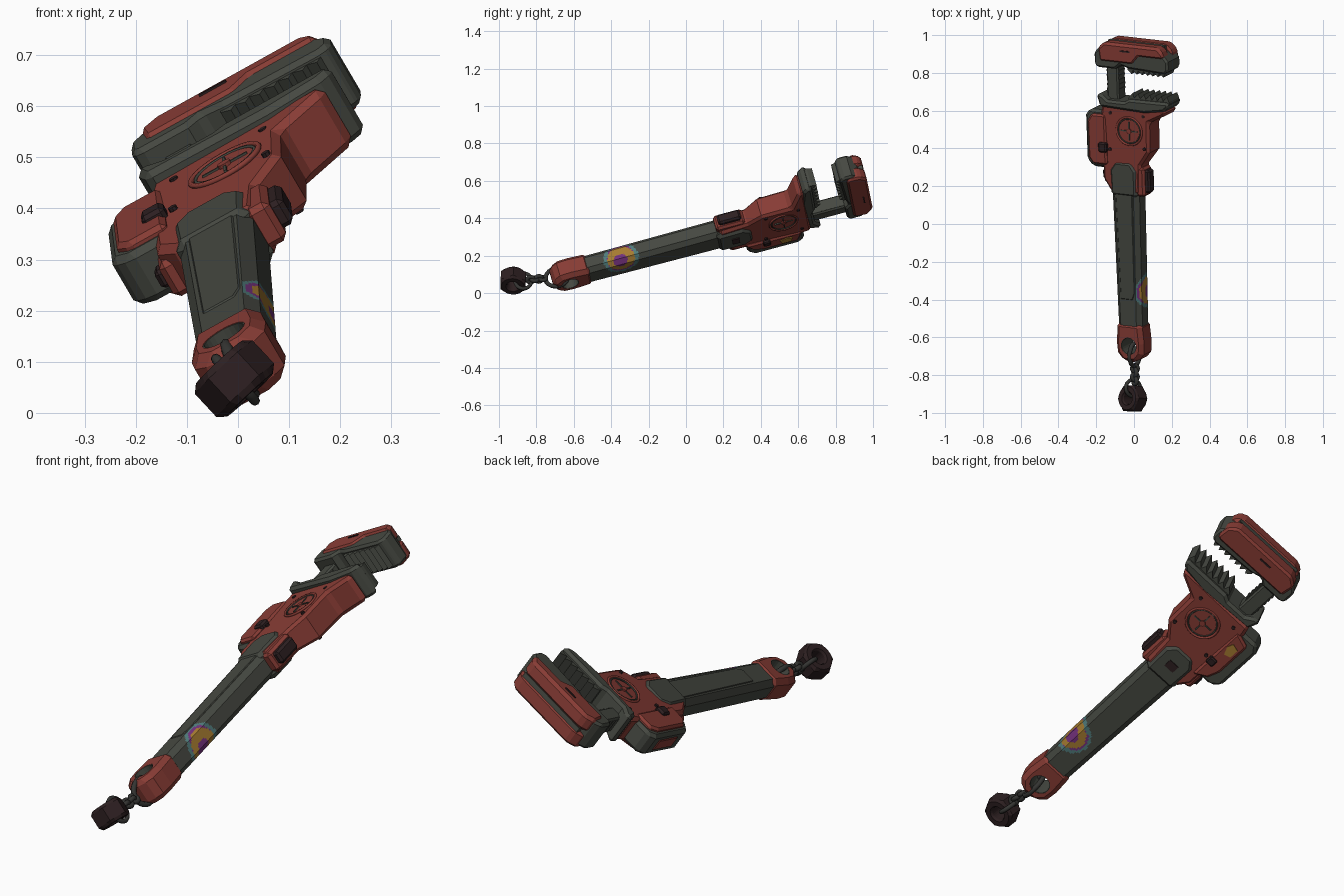
import bpy, bmesh, math
from mathutils import Matrix, Vector

if "Cube" in bpy.data.objects:
    bpy.data.objects.remove(bpy.data.objects["Cube"])

# Tool is designed lying flat (u = width, v = length, w = thickness), then tilted as a whole
R = math.radians
M = (Matrix.Translation((-0.02, 0, 0.27)) @ Matrix.Rotation(R(2), 4, 'Z')
     @ Matrix.Rotation(R(15), 4, 'X') @ Matrix.Rotation(R(-30), 4, 'Y'))


def material(name, rgb):
    m = bpy.data.materials.new(name)
    m.diffuse_color = (*rgb, 1)
    m.use_nodes = True
    m.node_tree.nodes["Principled BSDF"].inputs["Base Color"].default_value = m.diffuse_color
    return m


RED = material("worn_red", (0.245, 0.045, 0.035))
GREY = material("dark_grey", (0.060, 0.065, 0.053))
BROWN = material("dark_brown", (0.026, 0.014, 0.015))
STEEL = material("chain_steel", (0.035, 0.035, 0.032))
GOLD = material("gold_paint", (0.38, 0.20, 0.03))
PURPLE = material("purple_paint", (0.17, 0.03, 0.20))
TEAL = material("teal_paint", (0.08, 0.20, 0.20))


def finish(name, bm, mats, bevel=0.0, matrix=M, smooth=False):
    bmesh.ops.recalc_face_normals(bm, faces=bm.faces)
    me = bpy.data.meshes.new(name)
    bm.to_mesh(me)
    bm.free()
    ob = bpy.data.objects.new(name, me)
    bpy.context.collection.objects.link(ob)
    for m in mats:
        me.materials.append(m)
    ob.matrix_world = matrix
    if bevel:
        b = ob.modifiers.new("bevel", 'BEVEL')
        b.width, b.segments, b.limit_method, b.angle_limit = bevel, 1, 'ANGLE', R(40)
    if smooth:
        for p in me.polygons:
            p.use_smooth = True
    return ob


# outline in (u, v) extruded through w
def prism(name, pts, w0, w1, mat, bevel=0.0):
    bm = bmesh.new()
    f = bm.faces.new([bm.verts.new((u, v, w0)) for u, v in pts])
    ext = bmesh.ops.extrude_face_region(bm, geom=[f])["geom"]
    bmesh.ops.translate(bm, vec=(0, 0, w1 - w0), verts=[g for g in ext if isinstance(g, bmesh.types.BMVert)])
    return finish(name, bm, [mat], bevel)


def box(name, u, v, w, mat, bevel=0.0):
    return prism(name, [(u[0], v[0]), (u[1], v[0]), (u[1], v[1]), (u[0], v[1])], w[0], w[1], mat, bevel)


def cylinder(name, c, r, depth, mat, n=24, caps=True):
    bm = bmesh.new()
    bmesh.ops.create_cone(bm, cap_ends=caps, segments=n, radius1=r, radius2=r, depth=depth,
                          matrix=Matrix.Translation(c))
    return finish(name, bm, [mat])


# closed ring: local x/y radii, tube radius, placed by a matrix
def ring(name, rx, ry, tube, mat, matrix, n=24, k=8):
    bm = bmesh.new()
    rows = []
    for i in range(n):
        a = 2 * math.pi * i / n
        d = Vector((math.cos(a), math.sin(a), 0))
        p = Vector((rx * d.x, ry * d.y, 0))
        rows.append([bm.verts.new(p + tube * (math.cos(t) * d + math.sin(t) * Vector((0, 0, 1))))
                     for t in (2 * math.pi * j / k for j in range(k))])
    for i in range(n):
        for j in range(k):
            a, b = rows[i], rows[(i + 1) % n]
            bm.faces.new((a[j], b[j], b[(j + 1) % k], a[(j + 1) % k]))
    return finish(name, bm, [mat], 0, matrix, True)


# Handle: chamfered loft, fine enough to carry the painted target spot
def handle():
    bm = bmesh.new()
    rows = []
    for i in range(111):
        v = -0.56 + 0.86 * i / 110
        a, b, c = 0.071 + 0.012 * i / 110, 0.055, 0.024
        cs = [(a, -b + c), (a, b - c), (a - c, b), (c - a, b), (-a, b - c), (-a, c - b), (c - a, -b), (a - c, -b)]
        row = []
        for (x0, z0), (x1, z1), n in zip(cs, cs[1:] + cs[:1], (8, 5, 2, 5, 2, 5, 12, 5)):
            row += [bm.verts.new((x0 + (x1 - x0) * k / n, v, z0 + (z1 - z0) * k / n)) for k in range(n)]
        rows.append(row)
    n = len(rows[0])
    for a, b in zip(rows, rows[1:]):
        for j in range(n):
            bm.faces.new((a[j], a[(j + 1) % n], b[(j + 1) % n], b[j]))
    bm.faces.new(rows[0])
    bm.faces.new(rows[-1])
    spot, core = Vector((0.07, -0.36, -0.03)), Vector((0.066, -0.365, -0.04))
    for f in bm.faces:
        c = f.calc_center_median()
        d = (c - spot).length
        if len(f.verts) == 4 and d < 0.095:
            in_core = (c - core).length < 0.037
            # outer rim: teal towards both ends, purple elsewhere
            rim = 3 if d > 0.083 or (d > 0.075 and abs(c.y - spot.y) > 0.06) else 2
            f.material_index = 2 if in_core else 1 if d < 0.073 else rim
    finish("handle", bm, [GREY, GOLD, PURPLE, TEAL])


handle()
prism("handle_grip_panel", [(-0.04, -0.40), (0.03, -0.40), (0.045, -0.36), (0.05, 0.19), (-0.05, 0.19)],
      0.05, 0.058, GREY, 0.003)
prism("handle_collar", [(-0.082, 0.16), (0.082, 0.16), (0.086, 0.31), (0.05, 0.36), (-0.05, 0.36), (-0.086, 0.31)],
      -0.068, 0.064, GREY, 0.02)
box("handle_back_slot", (-0.025, 0.025), (0.24, 0.28), (-0.073, -0.064), BROWN)

# Red end cap with a lined lanyard hole
cap = prism("end_cap", [(-0.073, -0.53), (-0.083, -0.64), (-0.078, -0.70), (-0.04, -0.745), (0.04, -0.745),
                        (0.078, -0.70), (0.083, -0.64), (0.073, -0.53)], -0.062, 0.062, RED, 0.022)
cut = cylinder("cap_hole_cutter", (0, -0.655, 0), 0.047, 0.4, RED)
cut.hide_render = True
cut.hide_set(True)
bo = cap.modifiers.new("hole", 'BOOLEAN')
bo.object, bo.operation, bo.solver = cut, 'DIFFERENCE', 'EXACT'
lining = cylinder("cap_hole_lining", (0, -0.655, 0), 0.047, 0.122, GREY, 24, False)
so = lining.modifiers.new("wall", 'SOLIDIFY')
so.thickness, so.offset = 0.006, 0

# Head body, thinner at the neck, and its details
head = prism("head_body", [(-0.08, 0.18), (0.095, 0.18), (0.105, 0.34), (0.165, 0.42), (0.17, 0.585), (0.28, 0.64),
                           (0.28, 0.67), (-0.11, 0.67), (-0.125, 0.60), (-0.125, 0.25)], -0.066, 0.066, RED, 0.02)
for p in head.data.vertices:
    if p.co.y < 0.35:
        p.co.z *= 0.84
    elif p.co.y > 0.62 and p.co.x > 0:
        p.co.z += 0.012
for s, side in ((1, "front"), (-1, "back")):
    c = Matrix.Translation((0.05, 0.53, s * 0.064))
    ring("dial_rim_" + side, 0.076, 0.076, 0.006, RED, M @ c, 32, 6)
    ring("dial_inner_line_" + side, 0.066, 0.066, 0.0035, GREY, M @ c, 32, 6)
    cylinder("dial_hub_" + side, (0.05, 0.53, s * 0.064), 0.014, 0.012, RED, 12)
    w = sorted((s * 0.058, s * 0.067))
    box("dial_bar_across_" + side, (0.0, 0.10), (0.527, 0.533), w, GREY)
    box("dial_bar_along_" + side, (0.047, 0.053), (0.48, 0.58), w, GREY)
    for i, (u, v) in enumerate(((-0.06, 0.62), (0.14, 0.62), (0.14, 0.44), (-0.07, 0.42))):
        cylinder("head_bolt_%s_%d" % (side, i), (u, v, s * 0.066), 0.009, 0.008, BROWN, 8)

# Trigger on the right edge
box("trigger_guard", (0.07, 0.122), (0.17, 0.33), (-0.04, 0.05), RED, 0.012)
box("trigger", (0.10, 0.147), (0.19, 0.315), (-0.022, 0.036), BROWN, 0.01)

# Side pack on the left edge
prism("side_pack_shell", [(-0.10, 0.31), (-0.185, 0.31), (-0.222, 0.345), (-0.222, 0.59), (-0.195, 0.625), (-0.10, 0.625)],
      -0.056, 0.055, GREY, 0.014)
prism("side_pack_cover", [(-0.09, 0.33), (-0.175, 0.33), (-0.20, 0.365), (-0.20, 0.565), (-0.175, 0.605), (-0.09, 0.605)],
      0.03, 0.072, RED, 0.01)
prism("side_pack_underside", [(-0.09, 0.30), (-0.15, 0.34), (-0.17, 0.40), (-0.17, 0.59), (-0.09, 0.62)],
      -0.071, -0.03, RED, 0.01)
box("side_pack_rim", (-0.226, -0.21), (0.40, 0.55), (-0.03, 0.03), RED, 0.006)
box("side_pack_latch", (-0.135, -0.085), (0.40, 0.455), (0.05, 0.084), BROWN, 0.008)
box("side_pack_back_latch", (-0.125, -0.085), (0.40, 0.44), (-0.083, -0.06), BROWN, 0.006)
prism("side_pack_paint_patch", [(-0.15, 0.50), (-0.12, 0.49), (-0.105, 0.53), (-0.115, 0.56), (-0.15, 0.55)],
      -0.075, -0.068, GOLD)
box("side_foot", (-0.135, -0.09), (0.22, 0.32), (-0.05, 0.03), RED, 0.012)
box("side_knob", (-0.15, -0.11), (0.24, 0.29), (-0.025, 0.015), BROWN, 0.008)


# Saw-tooth strip for the jaws
def teeth(name, u0, u1, base, root, tip, w0, w1, n=7):
    step = (u1 - u0) / n
    pts = [(u0, base)]
    for i in range(n):
        pts += [(u0 + i * step, root), (u0 + (i + 0.7) * step, tip)]
    prism(name, pts + [(u1, root), (u1, base)], w0, w1, GREY)


# Fixed lower jaw
prism("lower_jaw_plate", [(-0.11, 0.655), (0.16, 0.645), (0.28, 0.665), (0.308, 0.69), (0.305, 0.715), (0.07, 0.712),
                          (0.04, 0.695), (-0.06, 0.695), (-0.10, 0.725), (-0.13, 0.72)], -0.056, 0.094, GREY, 0.014)
teeth("lower_jaw_teeth", 0.06, 0.305, 0.70, 0.718, 0.745, -0.035, 0.075)

# Sliding post and hook jaw
box("jaw_post", (-0.085, -0.015), (0.62, 0.92), (-0.03, 0.05), GREY, 0.008)
for i in range(5):
    box("post_notch_%d" % i, (-0.088, -0.012), (0.74 + i * 0.025, 0.75 + i * 0.025), (-0.022, 0.042), GREY)
prism("upper_jaw_core", [(-0.12, 0.87), (-0.01, 0.87), (0.02, 0.895), (0.07, 0.88), (0.29, 0.87), (0.312, 0.89),
                         (0.312, 0.94), (0.275, 0.985), (-0.10, 0.985), (-0.135, 0.95), (-0.135, 0.885)],
      -0.05, 0.09, GREY, 0.016)
teeth("upper_jaw_teeth", 0.06, 0.285, 0.89, 0.872, 0.85, -0.035, 0.075)
# red cover: full depth at the back, stepped around the hook at the front
prism("upper_jaw_cover_front", [(-0.10, 0.905), (0.10, 0.905), (0.14, 0.95), (0.29, 0.95), (0.29, 0.98), (0.26, 1.014),
                                (-0.07, 1.014), (-0.11, 0.98)], 0.025, 0.098, RED, 0.014)
prism("upper_jaw_cover_back", [(-0.10, 0.905), (0.285, 0.905), (0.30, 0.92), (0.295, 0.98), (0.26, 1.014),
                               (-0.07, 1.014), (-0.11, 0.98)], -0.062, 0.012, RED, 0.014)
box("upper_jaw_back_strip", (-0.08, 0.265), (0.98, 1.01), (0.008, 0.03), GREY)
for s in (-0.064, 0.100):
    box("upper_jaw_side_slot", (0.03, 0.09), (0.972, 0.98), (s - 0.002, s + 0.002), BROWN)

# Lanyard: loop through the cap, twisted links, loop through the nut
turn = Matrix.Rotation(R(90), 4, 'Y')
ring("cap_loop", 0.055, 0.062, 0.012, STEEL, M @ Matrix.Translation((0, -0.715, 0)) @ turn)
for i in range(4):
    t = Matrix.Translation((0.005, -0.765 - i * 0.022, 0.078 - i * 0.002))
    ring("chain_link_%d" % i, 0.018, 0.018, 0.011, STEEL, t @ Matrix.Rotation(R(90 * (i % 2) + 30), 4, 'Y'), 16)
axis = Vector((-0.68, 0.05, 0.73)).normalized()
centre = Vector((-0.007, -0.924, 0.067))
out = (Vector((0, 1, 0)) - axis.y * axis).normalized()
frame = Matrix((axis, out, axis.cross(out))).transposed().to_4x4()
ring("nut_loop", 0.056, 0.044, 0.010, STEEL, Matrix.Translation(centre + out * 0.055) @ frame)
N = Matrix.Translation(centre) @ Vector((0, 0, 1)).rotation_difference(axis).to_matrix().to_4x4()


# Hex nut with a round bore, made from stacked rings of matching point counts
def nut():
    bm = bmesh.new()
    rows = []
    for shape, r, z in (("hex", 0.077, 0.031), ("round", 0.062, 0.044), ("round", 0.038, 0.044), ("round", 0.032, 0.034),
                        ("round", 0.032, -0.034), ("round", 0.038, -0.044), ("round", 0.062, -0.044), ("hex", 0.077, -0.031)):
        row = []
        for j in range(24):
            a = math.pi * j / 12
            q = r * (math.cos(R(30)) / math.cos(a % R(60) - R(30)) if shape == "hex" else 1)
            row.append(bm.verts.new((q * math.cos(a), q * math.sin(a), z)))
        rows.append(row)
    for a, b in zip(rows, rows[1:] + rows[:1]):
        for j in range(24):
            bm.faces.new((a[j], a[(j + 1) % 24], b[(j + 1) % 24], b[j]))
    finish("hex_nut", bm, [BROWN], 0, N)


nut()
